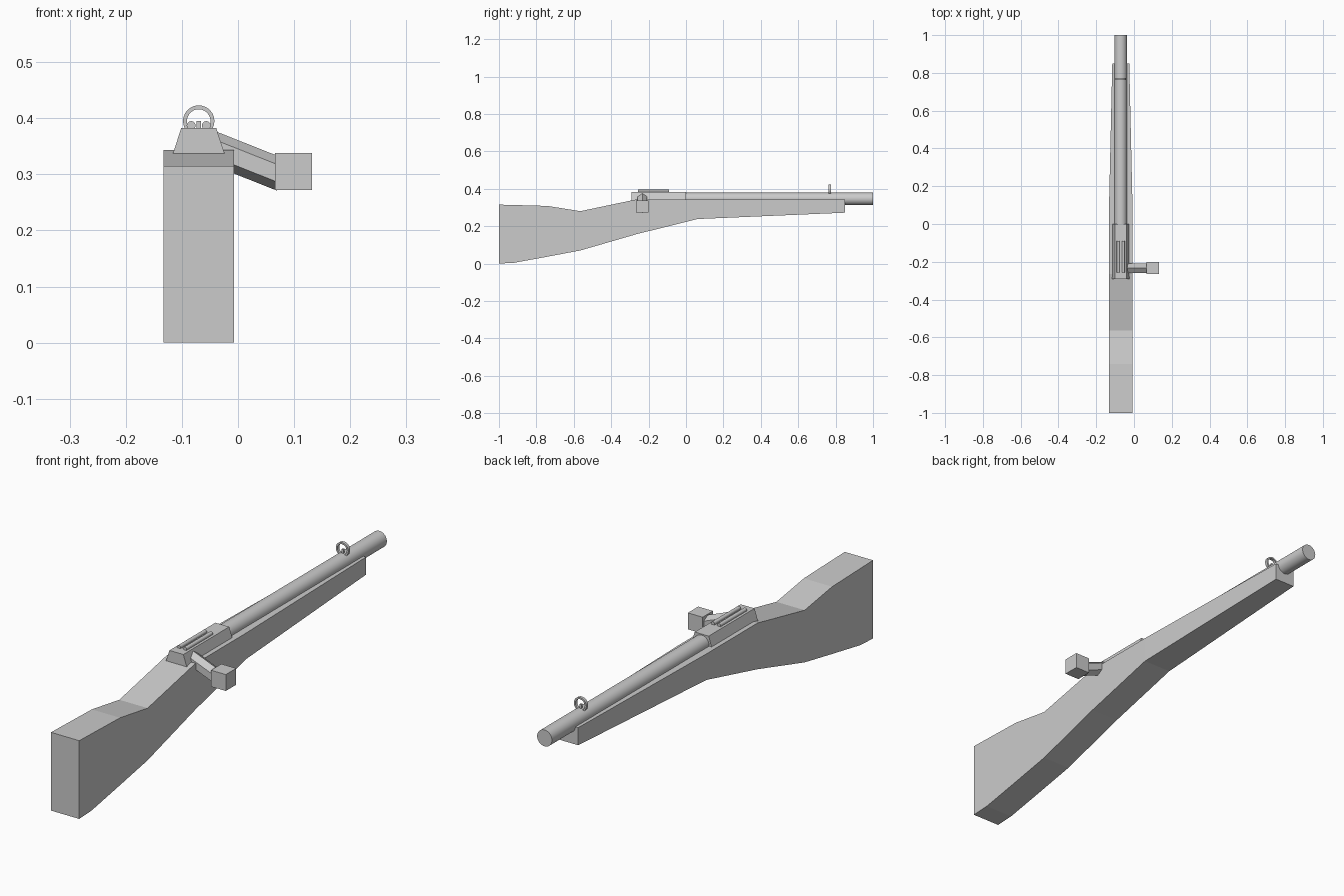
import bpy, bmesh, math
from mathutils import Vector

if "Cube" in bpy.data.objects:
    bpy.data.objects.remove(bpy.data.objects["Cube"])

CX = -0.07  # centre line of stock and barrel


def finish(bm, name, smooth=False):
    bmesh.ops.recalc_face_normals(bm, faces=bm.faces)
    me = bpy.data.meshes.new(name)
    bm.to_mesh(me)
    bm.free()
    ob = bpy.data.objects.new(name, me)
    bpy.context.collection.objects.link(ob)
    if smooth:
        bpy.context.view_layer.objects.active = ob
        ob.select_set(True)
        bpy.ops.object.shade_smooth_by_angle(angle=math.radians(35))
        ob.select_set(False)
    return ob


def loft(name, rings, closed=False, smooth=False):
    """Skin a list of equal-length vertex rings; cap the ends unless closed."""
    bm = bmesh.new()
    vs = [[bm.verts.new(p) for p in r] for r in rings]
    n = len(vs[0])
    pairs = list(zip(vs, vs[1:])) + ([(vs[-1], vs[0])] if closed else [])
    for a, b in pairs:
        for i in range(n):
            j = (i + 1) % n
            bm.faces.new((a[i], a[j], b[j], b[i]))
    if not closed:
        bm.faces.new(vs[0])
        bm.faces.new(vs[-1])
    return finish(bm, name, smooth)


def rod(name, a, b, r, sides, side_axis, turn=0.0, smooth=False):
    """Prism or cylinder from a to b."""
    a, b, u = Vector(a), Vector(b), Vector(side_axis)
    w = (b - a).normalized().cross(u)
    ang = [turn + 2 * math.pi * i / sides for i in range(sides)]
    return loft(name, [[p + r * (math.cos(t) * u + math.sin(t) * w) for t in ang]
                       for p in (a, b)], smooth=smooth)


def box(name, lo, hi):
    return loft(name, [[(lo[0], y, lo[2]), (hi[0], y, lo[2]),
                        (hi[0], y, hi[2]), (lo[0], y, hi[2])] for y in (lo[1], hi[1])])


# Stock: stations of y, bottom z, top z, half width
stations = [(-1, 0, 0.315, 0.063), (-0.92, 0.004, 0.313, 0.063),
            (-0.74, 0.037, 0.308, 0.063), (-0.565, 0.07, 0.28, 0.063),
            (-0.265, 0.157, 0.343, 0.063), (0.06, 0.238, 0.343, 0.063),
            (0.85, 0.272, 0.343, 0.045)]
loft("stock", [[(CX - w, y, b), (CX + w, y, b), (CX + w, y, t), (CX - w, y, t)]
               for y, b, t, w in stations])

# Barrel
rod("barrel", (CX, -0.02, 0.346), (CX, 1, 0.346), 0.033, 32, (1, 0, 0), smooth=True)

# Receiver with sloping sides
loft("receiver", [[(CX - 0.046, y, 0.337), (CX + 0.046, y, 0.337),
                   (CX + 0.031, y, 0.383), (CX - 0.031, y, 0.383)] for y in (-0.292, 0.0)])

# Twin rounded rails on the receiver
for side, x in (("left", -0.0135), ("right", 0.0135)):
    rod("rear_sight_rail_" + side, (CX + x, -0.257, 0.387), (CX + x, -0.09, 0.387),
        0.008, 12, (1, 0, 0), smooth=True)

# Bolt handle (hexagonal) and knob
rod("bolt_handle", (-0.05, -0.233, 0.3495), (0.08, -0.233, 0.298),
    0.029, 6, (0, 1, 0), turn=math.pi / 6)
box("bolt_knob", (0.066, -0.266, 0.272), (0.132, -0.2, 0.338))

# Front sight: ring and post
rings = []
for i in range(24):
    t = 2 * math.pi * i / 24
    rings.append([(CX + r * math.cos(t), y, 0.395 + r * math.sin(t))
                  for r, y in ((0.021, 0.762), (0.028, 0.762), (0.028, 0.774), (0.021, 0.774))])
loft("front_sight_ring", rings, closed=True, smooth=True)
box("front_sight_post", (CX - 0.004, 0.764, 0.365), (CX + 0.004, 0.772, 0.395))
